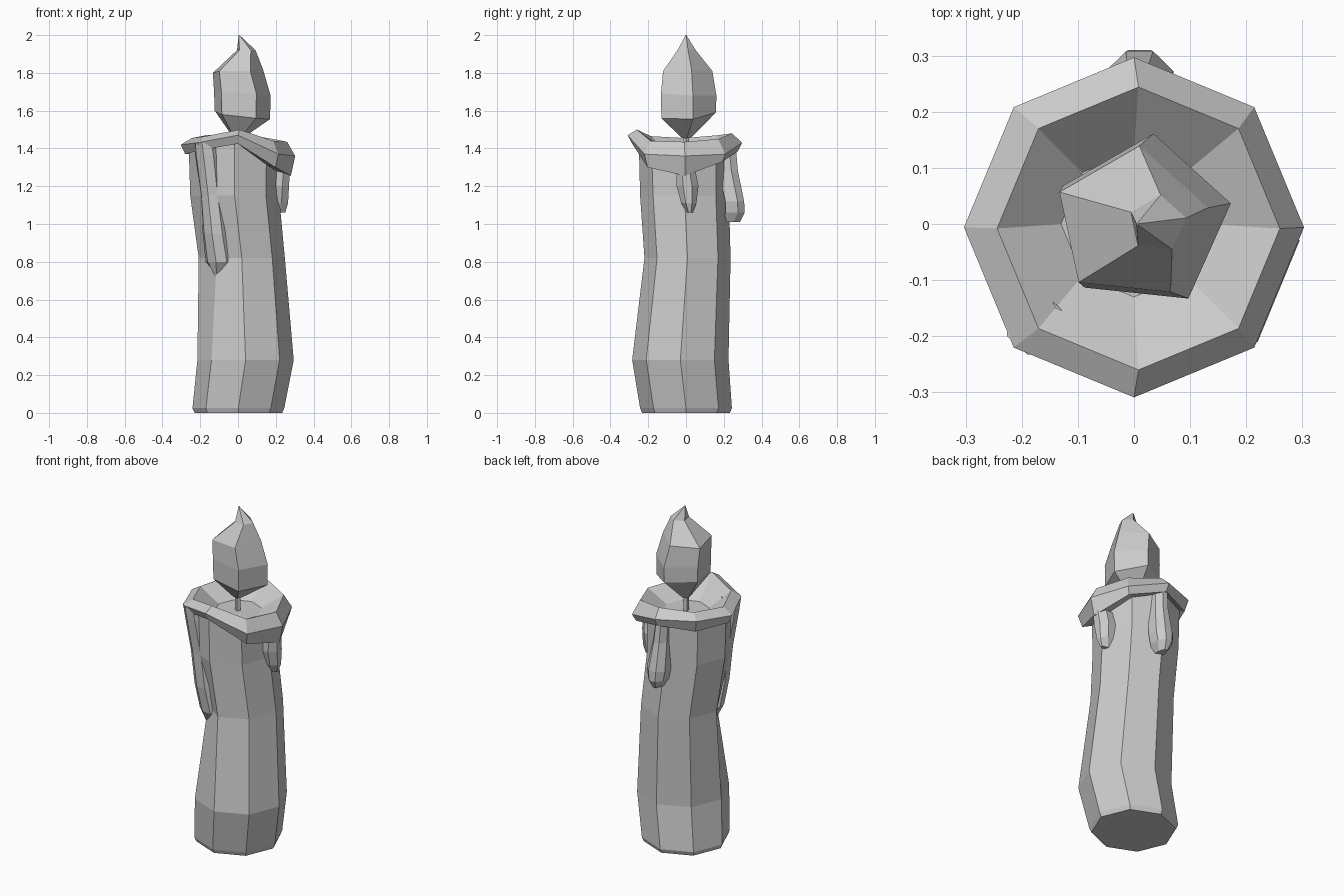
import bpy, bmesh
from math import sin, cos, radians
from mathutils import Vector


def loft(name, rings):
    """Skin equal-length rings of points and cap both ends."""
    bm = bmesh.new()
    rows = [[bm.verts.new(p) for p in ring] for ring in rings]
    n = len(rows[0])
    for a, b in zip(rows, rows[1:]):
        for i in range(n):
            j = (i + 1) % n
            bm.faces.new((a[i], a[j], b[j], b[i]))
    bm.faces.new(rows[0][::-1])
    bm.faces.new(rows[-1])
    bmesh.ops.recalc_face_normals(bm, faces=bm.faces)
    mesh = bpy.data.meshes.new(name)
    bm.to_mesh(mesh)
    bm.free()
    obj = bpy.data.objects.new(name, mesh)
    bpy.context.collection.objects.link(obj)
    return obj


def ring(n, r, cx, cy, z, start=0, scale=None):
    """Polygon ring; z and scale may vary per corner."""
    pts = []
    for i in range(n):
        a = radians(start + 360 * i / n)
        zi = z[i] if isinstance(z, list) else z
        ri = r * (scale[i] if scale else 1)
        pts.append((cx + ri * cos(a), cy + ri * sin(a), zi))
    return pts


# Eight-sided wax body with a wavy lip and a sunken top
low = [1.255, 1.33, 1.385, 1.37, 1.37, 1.39, 1.425, 1.30]
outer = [1.36, 1.37, 1.43, 1.44, 1.42, 1.43, 1.47, 1.37]
crest = [1.435, 1.45, 1.48, 1.47, 1.455, 1.465, 1.50, 1.44]
dent = [1, 1, 1, 1, 1, 0.82, 1, 1]
loft("candle_body", [
    ring(8, 0.232, 0.002, 0.0, 0.0),
    ring(8, 0.243, 0.002, 0.0, 0.025),
    ring(8, 0.255, 0.04, -0.03, 0.28),
    ring(8, 0.228, 0.02, 0.008, 0.82, scale=dent),
    ring(8, 0.235, -0.018, -0.008, 1.15),
    ring(8, 0.24, -0.02, -0.01, [z + 0.015 for z in low]),
    ring(8, 0.28, 0.0, -0.005, low),
    ring(8, 0.303, 0.0, -0.006, outer),
    ring(8, 0.252, 0.008, -0.008, crest),
    ring(8, 0.13, 0.0, 0.0, 1.375),
])


def drip(name, angle, rows):
    """Wax run: rows of (z, outer radius, half width, side shift)."""
    a = radians(angle)
    out, side = Vector((cos(a), sin(a), 0)), Vector((-sin(a), cos(a), 0))
    rings = []
    for z, r, w, s in rows:
        section = [(-0.10, -w), (-0.035, -w), (0, -w * 0.4),
                   (0, w * 0.4), (-0.035, w), (-0.10, w)]
        rings.append([out * (r + d) + side * (s + t) + Vector((0, 0, z))
                      for d, t in section])
    loft(name, rings)


drip("front_left_drip", 228, [
    (0.72, 0.175, 0.012, 0.0), (0.80, 0.207, 0.075, 0.0), (0.95, 0.237, 0.07, 0.0),
    (1.15, 0.257, 0.06, -0.005), (1.36, 0.29, 0.065, -0.01), (1.43, 0.30, 0.06, -0.01)])
drip("right_drip", 0, [
    (1.06, 0.25, 0.015, 0.02), (1.11, 0.265, 0.04, 0.015),
    (1.20, 0.27, 0.058, 0.008), (1.28, 0.275, 0.05, 0.0)])
drip("back_drip", 90, [
    (1.01, 0.285, 0.022, -0.01), (1.06, 0.31, 0.05, -0.01),
    (1.12, 0.308, 0.06, -0.01), (1.28, 0.275, 0.045, -0.005), (1.39, 0.265, 0.04, 0.0)])

# Wick
loft("wick", [ring(5, 0.017, 0, 0, 1.36), ring(5, 0.017, 0, 0, 1.50)])

# Five-sided flame leaning to a point
loft("flame", [
    ring(5, 0.025, 0.0, 0.0, 1.455, 12),
    ring(5, 0.155, 0.018, 0.004, [1.555, 1.59, 1.60, 1.58, 1.56], 12),
    ring(5, 0.158, 0.018, 0.004, [1.68, 1.68, 1.69, 1.70, 1.69], 12),
    ring(5, 0.14, -0.005, 0.0, [1.82, 1.81, 1.80, 1.81, 1.81], 12),
    ring(5, 0.052, 0.042, 0.0, 1.92, 12),
    ring(5, 0.002, 0.006, 0.0, 2.0, 12),
])
